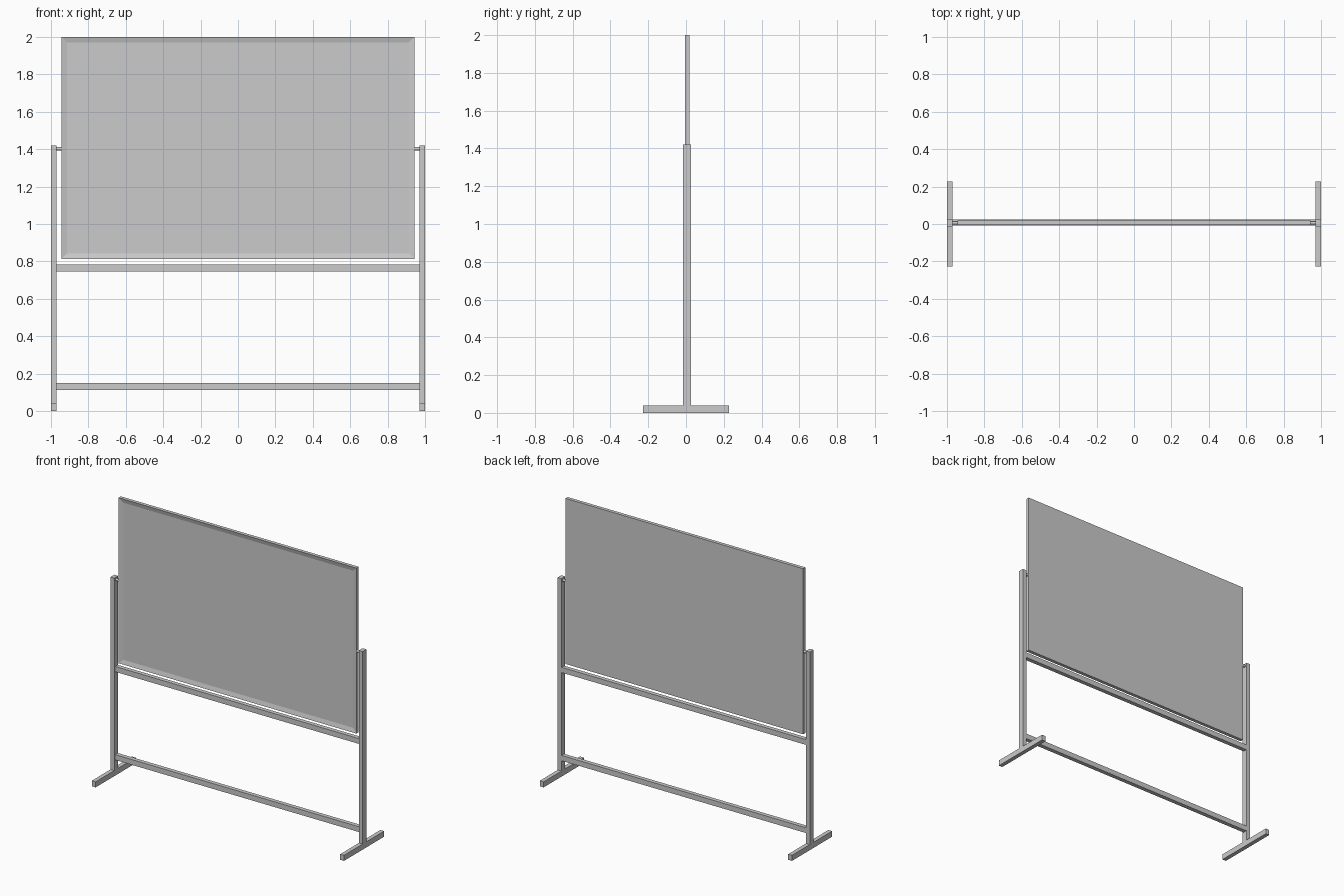
import bpy, bmesh
from math import radians
from mathutils import Matrix

if "Cube" in bpy.data.objects:
    bpy.data.objects.remove(bpy.data.objects["Cube"])


def finish(name, bm):
    mesh = bpy.data.meshes.new(name)
    bm.normal_update()
    bm.to_mesh(mesh)
    bm.free()
    obj = bpy.data.objects.new(name, mesh)
    bpy.context.collection.objects.link(obj)
    return obj


def box_mesh(x, y, z):
    """Cuboid from (min, max) ranges on each axis."""
    bm = bmesh.new()
    size = [r[1] - r[0] for r in (x, y, z)]
    mid = [(r[0] + r[1]) / 2 for r in (x, y, z)]
    bmesh.ops.create_cube(bm, size=1, matrix=Matrix.Translation(mid) @ Matrix.Diagonal((*size, 1)))
    return bm


def box(name, x, y, z):
    return finish(name, box_mesh(x, y, z))


# Writing board: raised frame on the front, flat back
bm = box_mesh((-0.943, 0.943), (-0.006, 0.019), (0.813, 2.0))
bm.normal_update()
front = [f for f in bm.faces if f.normal.y < -0.9]
bmesh.ops.inset_region(bm, faces=front, thickness=0.043)
bmesh.ops.translate(bm, verts=front[0].verts, vec=(0, 0.008, 0))
finish("board", bm)

# Cross rails between the posts
for name, z in (("upper_rail", 0.745), ("lower_rail", 0.113)):
    box(name, (-0.972, 0.972), (-0.007, 0.023), (z, z + 0.038))

# Feet, posts and pivot pins on each side
for side, s in (("left", -1), ("right", 1)):
    x = sorted((s * 0.97, s * 1.0))
    box(side + "_foot", x, (-0.227, 0.227), (0, 0.04))
    box(side + "_post", x, (-0.016, 0.026), (0.04, 1.42))
    bm = bmesh.new()
    pose = Matrix.Translation((s * 0.957, 0.006, 1.402)) @ Matrix.Rotation(radians(90), 4, 'Y')
    bmesh.ops.create_cone(bm, cap_ends=True, segments=16, radius1=0.009,
                          radius2=0.009, depth=0.034, matrix=pose)
    pin = finish(side + "_pivot_pin", bm)
    bpy.ops.object.select_all(action='DESELECT')
    bpy.context.view_layer.objects.active = pin
    pin.select_set(True)
    bpy.ops.object.shade_smooth_by_angle()
